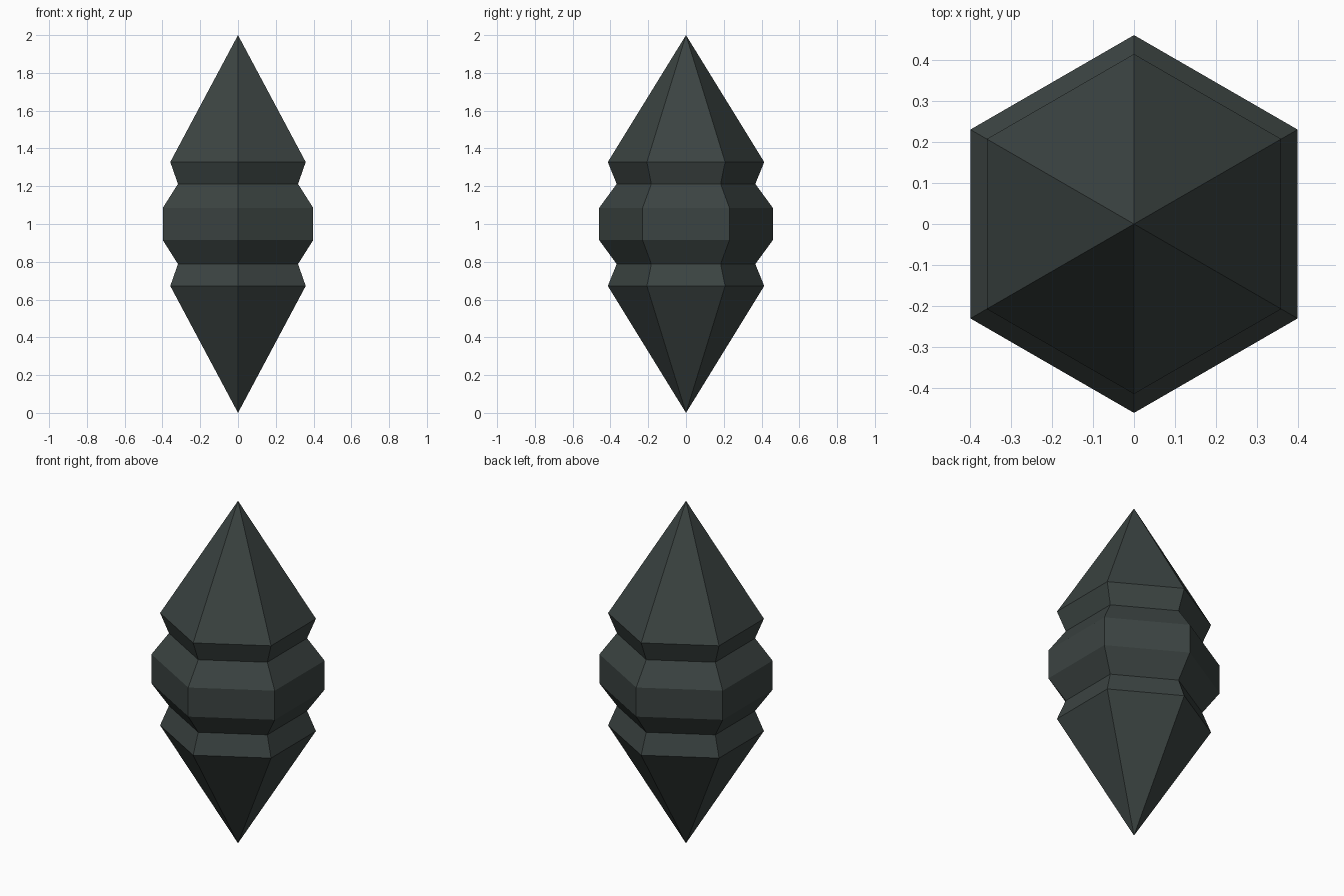
import bpy, bmesh, math

if "Cube" in bpy.data.objects:
    bpy.data.objects.remove(bpy.data.objects["Cube"])

SIDES = 6
# Upper half of the silhouette: (corner radius, height above the middle)
HALF = [(0.46, 0.085), (0.367, 0.212), (0.414, 0.328)]
PROFILE = [(r, 1 - h) for r, h in reversed(HALF)] + [(r, 1 + h) for r, h in HALF]

stone = bpy.data.materials.new("dark slate")
stone.diffuse_color = (0.044, 0.057, 0.054, 1)
stone.use_nodes = True
stone.node_tree.nodes["Principled BSDF"].inputs["Base Color"].default_value = stone.diffuse_color

# Crystal body: stacked hexagonal rings closed by a point at each end
bm = bmesh.new()
rings = []
for r, z in PROFILE:
    angles = [math.pi / 2 + math.tau * i / SIDES for i in range(SIDES)]
    rings.append([bm.verts.new((r * math.cos(a), r * math.sin(a), z)) for a in angles])
bottom, top = bm.verts.new((0, 0, 0)), bm.verts.new((0, 0, 2))

for i in range(SIDES):
    j = (i + 1) % SIDES
    bm.faces.new((bottom, rings[0][j], rings[0][i]))
    bm.faces.new((top, rings[-1][i], rings[-1][j]))
    for lo, hi in zip(rings, rings[1:]):
        bm.faces.new((lo[i], lo[j], hi[j], hi[i]))
bmesh.ops.recalc_face_normals(bm, faces=bm.faces)

mesh = bpy.data.meshes.new("crystal")
bm.to_mesh(mesh)
bm.free()
mesh.materials.append(stone)
bpy.context.collection.objects.link(bpy.data.objects.new("crystal", mesh))
